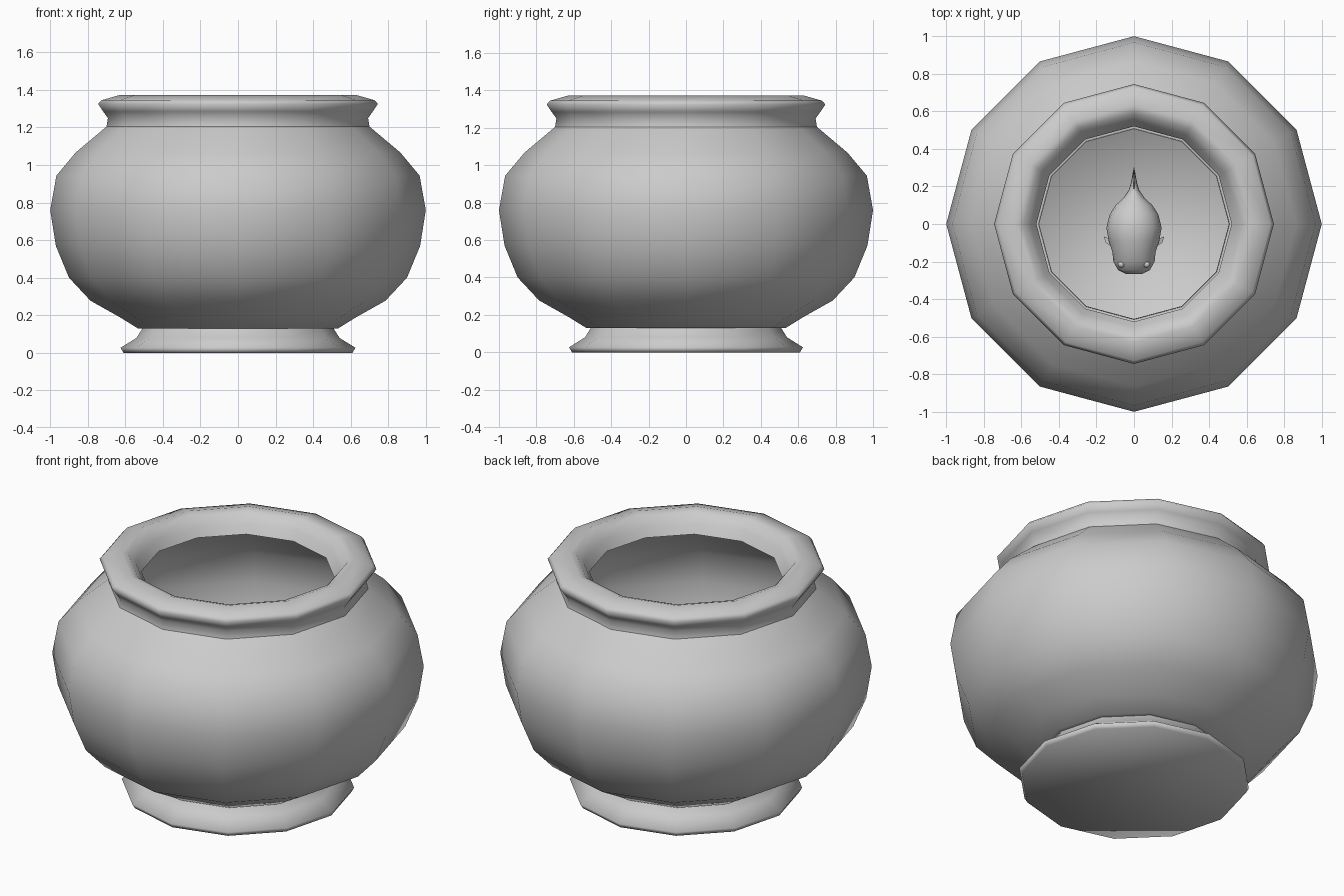
import bpy, bmesh, math

cube = bpy.data.objects.get("Cube")
if cube:
    bpy.data.objects.remove(cube, do_unlink=True)

grey = bpy.data.materials.new("plain_grey")
grey.use_nodes = True
grey.diffuse_color = (0.6, 0.6, 0.6, 1)
grey.node_tree.nodes["Principled BSDF"].inputs["Base Color"].default_value = (0.6, 0.6, 0.6, 1)


def finish(name, bm, angle=60):
    """Turn a bmesh into a smooth shaded object."""
    bmesh.ops.recalc_face_normals(bm, faces=bm.faces[:])
    mesh = bpy.data.meshes.new(name)
    bm.to_mesh(mesh)
    bm.free()
    mesh.materials.append(grey)
    obj = bpy.data.objects.new(name, mesh)
    bpy.context.collection.objects.link(obj)
    bpy.ops.object.select_all(action="DESELECT")
    obj.select_set(True)
    bpy.context.view_layer.objects.active = obj
    bpy.ops.object.shade_smooth_by_angle(angle=math.radians(angle))


def bridge(bm, rings):
    """Join neighbouring rings of vertices with quads."""
    for a, b in zip(rings, rings[1:]):
        n = len(a)
        for i in range(n):
            j = (i + 1) % n
            bm.faces.new((a[i], a[j], b[j], b[i]))


def lathe(name, profile, base=False, sides=12, angle=60):
    """Spin a radius/height profile about the z axis, with an optional flat base."""
    bm = bmesh.new()
    rings = []
    for r, z in profile:
        turns = [math.tau * i / sides for i in range(sides)]
        rings.append([bm.verts.new((r * math.cos(t), r * math.sin(t), z)) for t in turns])
    bridge(bm, rings)
    if base:
        bm.faces.new(rings[0])
    finish(name, bm, angle)


# Bowl: a thin shell, open to the foot below and the rim above
lathe("bowl", [(0.505, 0.13), (0.533, 0.13), (0.63, 0.19), (0.785, 0.277), (0.9, 0.4),
               (0.97, 0.57), (1, 0.76), (0.967, 0.944), (0.864, 1.067), (0.7, 1.205)])

# Flared rim with a flat top and a sloping throat
lathe("rim", [(0.7, 1.205), (0.693, 1.25), (0.718, 1.285), (0.745, 1.325), (0.728, 1.345),
              (0.63, 1.373), (0.59, 1.36), (0.55, 1.31), (0.52, 1.26)], angle=100)

# Flared foot with a flat base
lathe("foot", [(0.61, 0), (0.625, 0.027), (0.54, 0.08), (0.507, 0.133)], base=True, angle=100)

# Fish body: elliptical sections along y, given as position, half width, half height
FISH_Z = 0.55
sections = [(-0.265, 0.045, 0.03), (-0.245, 0.085, 0.06), (-0.2, 0.11, 0.09),
            (-0.15, 0.115, 0.11), (-0.09, 0.135, 0.13), (-0.02, 0.147, 0.14),
            (0.05, 0.13, 0.125), (0.1, 0.098, 0.095), (0.14, 0.055, 0.065),
            (0.18, 0.028, 0.045), (0.22, 0.016, 0.05), (0.3, 0.002, 0.06)]
bm = bmesh.new()
rings = []
for y, w, h in sections:
    turns = [math.tau * i / 16 for i in range(16)]
    rings.append([bm.verts.new((w * math.cos(t), y, FISH_Z + h * math.sin(t))) for t in turns])
bridge(bm, rings)
bm.faces.new(rings[0])
bm.faces.new(rings[-1])
finish("fish_body", bm)


def fin(name, outline, thickness, place):
    """Thin plate from a flat outline, placed by a mapping function."""
    bm = bmesh.new()
    layers = [[bm.verts.new(place(u, v, s * thickness / 2)) for u, v in outline] for s in (-1, 1)]
    bridge(bm, layers)
    for layer in layers:
        bm.faces.new(layer)
    finish(name, bm, 30)


# Upright tail
fin("tail_fin", [(0.17, 0.03), (0.28, 0.13), (0.3, 0.1), (0.27, 0),
                 (0.3, -0.1), (0.28, -0.13), (0.17, -0.03)], 0.006,
    lambda u, v, t: (t, u, FISH_Z + v))

# Paired side fins and eyes
for side, label in ((1, "left"), (-1, "right")):
    fin(label + "_side_fin", [(0.11, -0.09), (0.162, -0.065), (0.15, -0.1), (0.12, -0.12)], 0.01,
        lambda u, v, t: (side * u, v, FISH_Z - 0.02 + t - (u - 0.11) * 0.5))
    bm = bmesh.new()
    bmesh.ops.create_uvsphere(bm, u_segments=12, v_segments=8, radius=0.018)
    bmesh.ops.translate(bm, verts=bm.verts[:], vec=(side * 0.068, -0.215, FISH_Z + 0.055))
    finish(label + "_eye", bm)
